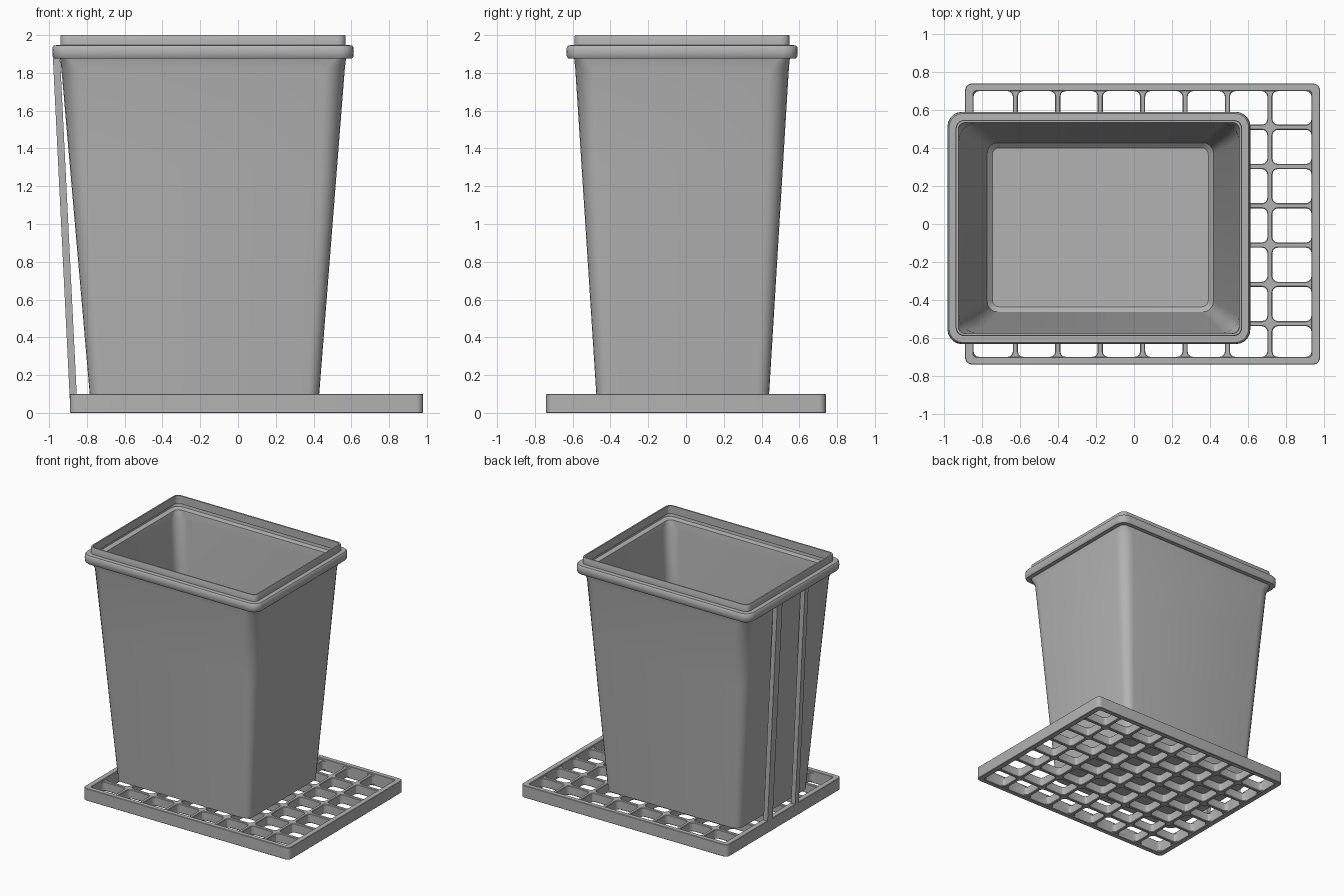
import bpy, bmesh, math

if "Cube" in bpy.data.objects:
    bpy.data.objects.remove(bpy.data.objects["Cube"])

grey = bpy.data.materials.new("mid_grey")
grey.diffuse_color = (0.45, 0.45, 0.45, 1)
grey.use_nodes = True
grey.node_tree.nodes["Principled BSDF"].inputs["Base Color"].default_value = grey.diffuse_color


def rounded(x0, x1, y0, y1, r, n=5):
    """Counter-clockwise rounded rectangle as (x, y) points."""
    pts = []
    for k, (cx, cy) in enumerate([(x1 - r, y1 - r), (x0 + r, y1 - r),
                                  (x0 + r, y0 + r), (x1 - r, y0 + r)]):
        for i in range(n + 1):
            a = math.pi / 2 * (k + i / n)
            pts.append((cx + r * math.cos(a), cy + r * math.sin(a)))
    return pts


def finish(ob, angle=40):
    ob.data.materials.clear()
    ob.data.materials.append(grey)
    bpy.ops.object.select_all(action='DESELECT')
    ob.select_set(True)
    bpy.context.view_layer.objects.active = ob
    bpy.ops.object.shade_smooth_by_angle(angle=math.radians(angle))


def mesh_object(name, bm):
    bmesh.ops.recalc_face_normals(bm, faces=bm.faces)
    me = bpy.data.meshes.new(name)
    bm.to_mesh(me)
    bm.free()
    ob = bpy.data.objects.new(name, me)
    bpy.context.collection.objects.link(ob)
    finish(ob)
    return ob


def loft(name, rings):
    """Skin a list of equal 3D rings and cap both ends."""
    bm = bmesh.new()
    vs = [[bm.verts.new(p) for p in ring] for ring in rings]
    n = len(vs[0])
    for a, b in zip(vs, vs[1:]):
        for i in range(n):
            j = (i + 1) % n
            bm.faces.new((a[i], a[j], b[j], b[i]))
    bm.faces.new(vs[0][::-1])
    bm.faces.new(vs[-1])
    return mesh_object(name, bm)


def plate(name, outlines, z0, z1, bevel):
    """Extruded flat plate; the first outline is the edge, the rest are holes."""
    cu = bpy.data.curves.new(name, 'CURVE')
    cu.dimensions = '2D'
    cu.fill_mode = 'BOTH'
    for pts in outlines:
        sp = cu.splines.new('POLY')
        sp.points.add(len(pts) - 1)
        for p, (x, y) in zip(sp.points, pts):
            p.co = (x, y, 0, 1)
        sp.use_cyclic_u = True
    cu.extrude = (z1 - z0) / 2 - bevel
    cu.bevel_depth = bevel
    cu.bevel_resolution = 0
    cu.offset = -bevel
    ob = bpy.data.objects.new(name, cu)
    bpy.context.collection.objects.link(ob)
    ob.location.z = (z0 + z1) / 2
    bpy.ops.object.select_all(action='DESELECT')
    ob.select_set(True)
    bpy.context.view_layer.objects.active = ob
    bpy.ops.object.convert(target='MESH')
    finish(bpy.context.view_layer.objects.active, 30)


# Bin: tapered thin shell with a rolled rim and an upright lip
def bin_ring(z, grow, r, zt=None):
    t = min(1, ((z if zt is None else zt) - 0.1) / 1.78)
    pts = rounded(-0.785 - 0.155 * t - grow, 0.43 + 0.14 * t + grow,
                  -0.475 - 0.115 * t - grow, 0.44 + 0.108 * t + grow, r)
    return [(x, y, z) for x, y in pts]


# (height, outward offset, corner radius)
profile = [(0.085, 0, 0.065), (0.7, 0, 0.075), (1.3, 0, 0.09), (1.82, 0, 0.10),
           (1.875, 0.002, 0.05), (1.876, 0.034, 0.07), (1.886, 0.041, 0.075),
           (1.912, 0.043, 0.077), (1.936, 0.041, 0.075), (1.946, 0.034, 0.07),
           (1.947, 0, 0.045), (1.994, 0, 0.045), (2.0, -0.003, 0.043)]
wall = 0.014
outer = [bin_ring(*p) for p in profile]
inner_profile = [(2.0, -wall, 0.035), (1.935, -wall, 0.035), (1.933, 0.024, 0.06),
                 (1.912, 0.029, 0.063), (1.892, 0.024, 0.06), (1.885, -wall, 0.04),
                 (1.82, -wall, 0.088), (1.3, -wall, 0.078), (0.7, -wall, 0.065),
                 (0.13, -wall, 0.055), (0.105, -wall - 0.025, 0.035)]
loft("bin", outer + [bin_ring(*p) for p in inner_profile])

# Base: outer frame
X0, X1, Y0, Y1 = -0.845, 0.935, -0.70, 0.70
plate("base_frame", [rounded(-0.89, 0.98, -0.74, 0.74, 0.035),
                     rounded(X0, X1, Y0, Y1, 0.015)], 0, 0.1, 0.003)

# Base: lattice of bars, made as a plate with rounded square holes
bar = 0.0135
xs = [X0 - bar] + [-0.625 + 0.2235 * i for i in range(7)] + [X1 + bar]
ys = [Y0 - bar] + [-0.525 + 0.207 * i for i in range(6)] + [Y1 + bar]
holes = [rounded(a + bar, b - bar, c + bar, d - bar, 0.028, 3)
         for a, b in zip(xs, xs[1:]) for c, d in zip(ys, ys[1:])]
plate("base_grid", [rounded(X0 - 0.02, X1 + 0.02, Y0 - 0.02, Y1 + 0.02, 0.01)] + holes,
      0.01, 0.085, 0.004)

# Two leaning supports from the base up to the rim
for name, y, h in (("support_back", 0.185, 0.033), ("support_front", -0.162, 0.023)):
    rings = [[(x, y - h, z), (x + 0.038, y - h, z), (x + 0.038, y + h, z), (x, y + h, z)]
             for x, z in ((-0.888, 0.02), (-0.98, 1.88))]
    loft(name, rings)
